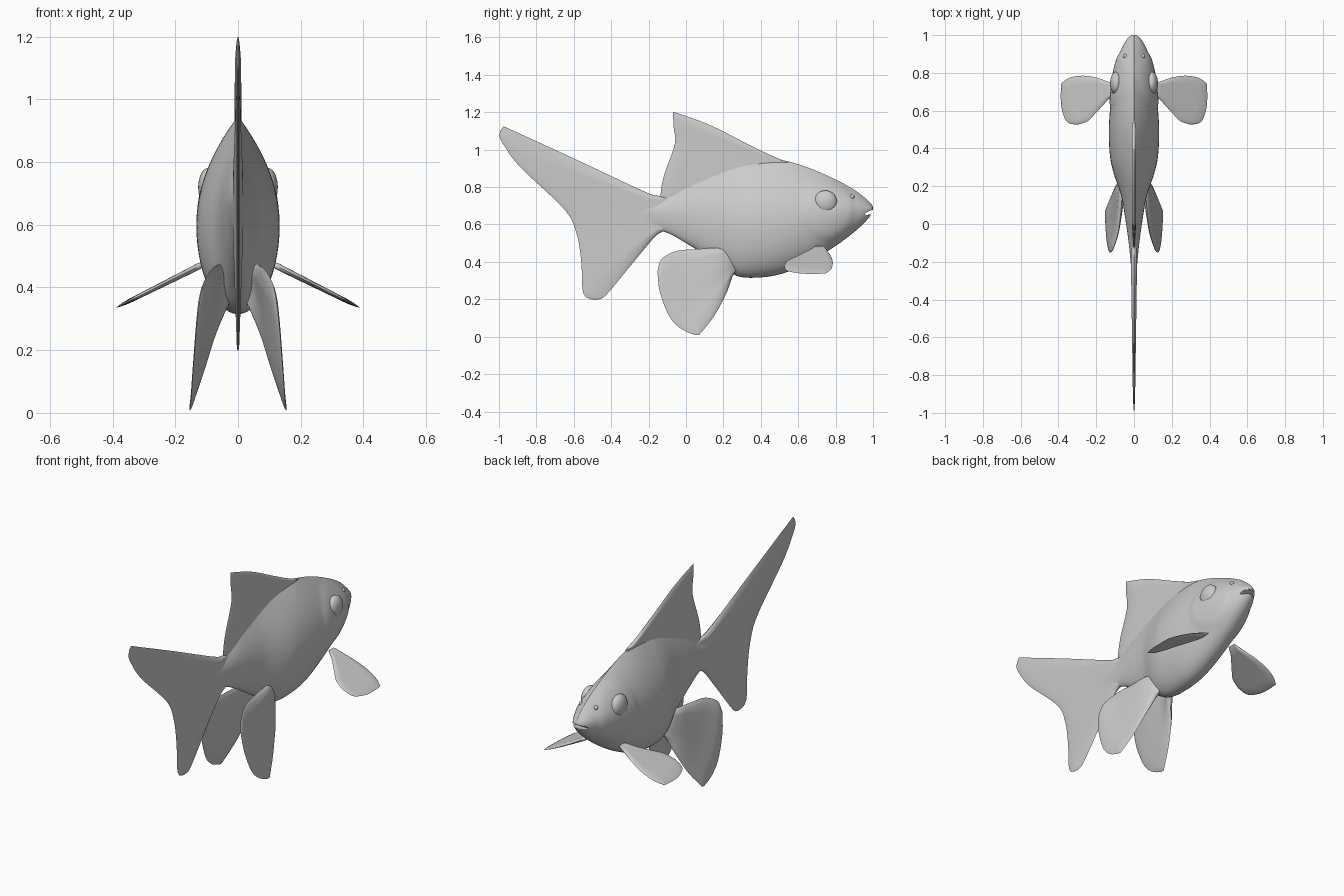
import bpy, bmesh, math
from mathutils import Vector, Matrix

if "Cube" in bpy.data.objects:
    bpy.data.objects.remove(bpy.data.objects["Cube"])


def spline(pts, n):
    """Smooth curve through pts, resampled to n+1 evenly spaced points."""
    p = [Vector(q) for q in pts]
    p = [2 * p[0] - p[1]] + p + [2 * p[-1] - p[-2]]
    dense = []
    for i in range(1, len(p) - 2):
        a, b, c, d = p[i - 1:i + 3]
        for k in range(24):
            t = k / 24
            dense.append(0.5 * (2 * b + (c - a) * t + (2 * a - 5 * b + 4 * c - d) * t * t
                                + (3 * b - a - 3 * c + d) * t ** 3))
    dense.append(p[-2])
    acc = [0.0]
    for a, b in zip(dense, dense[1:]):
        acc.append(acc[-1] + (b - a).length)
    out, j = [], 0
    for k in range(n + 1):
        s = acc[-1] * k / n
        while j < len(dense) - 2 and acc[j + 1] < s:
            j += 1
        f = (s - acc[j]) / max(acc[j + 1] - acc[j], 1e-9)
        out.append(dense[j].lerp(dense[j + 1], min(max(f, 0), 1)))
    return out


def finish(name, bm, angle=60):
    bmesh.ops.remove_doubles(bm, verts=bm.verts, dist=0.0002)
    bmesh.ops.recalc_face_normals(bm, faces=bm.faces)
    me = bpy.data.meshes.new(name)
    bm.to_mesh(me)
    bm.free()
    ob = bpy.data.objects.new(name, me)
    bpy.context.collection.objects.link(ob)
    bpy.ops.object.select_all(action='DESELECT')
    ob.select_set(True)
    bpy.context.view_layer.objects.active = ob
    bpy.ops.object.shade_smooth_by_angle(angle=math.radians(angle))
    return ob


def fin(name, edge_a, edge_b, root, tip, t_root, t_tip, side=1, n=28):
    """Thin lens-edged patch: edge_a and edge_b run from root to tip."""
    A, B, R, T = (spline(c, n) for c in (edge_a, edge_b, root, tip))
    grid = []
    for i in range(n + 1):
        u = i / n
        grid.append([])
        for j in range(n + 1):
            v = j / n
            grid[i].append((1 - v) * A[i] + v * B[i] + (1 - u) * R[j] + u * T[j]
                           - ((1 - u) * (1 - v) * A[0] + u * (1 - v) * A[n]
                              + (1 - u) * v * B[0] + u * v * B[n]))
    bm = bmesh.new()
    sheets = []
    for s in (1, -1):
        rows = []
        for i in range(n + 1):
            row = []
            for j in range(n + 1):
                du = grid[min(i + 1, n)][j] - grid[max(i - 1, 0)][j]
                dv = grid[i][min(j + 1, n)] - grid[i][max(j - 1, 0)]
                nor = du.cross(dv).normalized()
                rim = min(1, min(i, n - i, j, n - j) / 4) ** 0.5
                u = i / n
                p = grid[i][j] + nor * s * rim * (t_root * (1 - u) + t_tip * u)
                row.append(bm.verts.new((p.x * side, p.y, p.z)))
            rows.append(row)
        for i in range(n):
            for j in range(n):
                bm.faces.new((rows[i][j], rows[i + 1][j], rows[i + 1][j + 1], rows[i][j + 1]))
    return finish(name, bm)


def ellipsoid(name, loc, scale):
    bm = bmesh.new()
    bmesh.ops.create_uvsphere(bm, u_segments=32, v_segments=20, radius=1,
                              matrix=Matrix.Translation(loc) @ Matrix.Diagonal((*scale, 1)))
    return finish(name, bm)


# Body: stations of y, top, bottom, half width, height of widest point
stations = [(1.0, .697, .674, .012, .686), (.985, .715, .645, .032, .68), (.95, .748, .605, .055, .675),
            (.9, .785, .56, .078, .67), (.8, .84, .485, .106, .655), (.65, .905, .395, .123, .63),
            (.5, .945, .333, .133, .6), (.35, .935, .315, .126, .59), (.26, .92, .33, .105, .59),
            (.15, .885, .405, .068, .62), (0, .82, .50, .042, .65), (-.12, .75, .562, .026, .66),
            (-.25, .74, .57, .014, .66), (-.42, .73, .6, .003, .67)]
# two 3D splines carry the five station values together
outline = spline([(s[0], s[1], s[2]) for s in stations], 90)


def station_at(y, k):
    """Cubic interpolation of station value k at y."""
    for i in range(len(stations) - 1):
        a, b = stations[i], stations[i + 1]
        if a[0] >= y >= b[0]:
            p, q = stations[max(i - 1, 0)], stations[min(i + 2, len(stations) - 1)]
            h = b[0] - a[0]
            t = (y - a[0]) / h
            ma, mb = (b[k] - p[k]) / (b[0] - p[0]) * h, (q[k] - a[k]) / (q[0] - a[0]) * h
            return ((2 * t**3 - 3 * t * t + 1) * a[k] + (t**3 - 2 * t * t + t) * ma
                    + (3 * t * t - 2 * t**3) * b[k] + (t**3 - t * t) * mb)
    return stations[-1][k]


bm = bmesh.new()
rings, SEG = [], 56
for o in outline:
    y = min(1.0, max(-.42, o.x))
    zt, zb, w, zw = (station_at(y, k) for k in (1, 2, 3, 4))
    ring = []
    for k in range(SEG):
        a = 2 * math.pi * k / SEG
        c, s = math.cos(a), math.sin(a)
        # keeled back, rounded belly
        keel = 2.0 if y > .4 else 2.0 + (.4 - y) * 1.2
        x = w * math.copysign(abs(c) ** (keel if s > 0 else 1.0), c)
        if s > 0 and abs(c) < 1e-6:
            x = 0
        z = zw + s * ((zt - zw) if s > 0 else (zw - zb))
        # raised gill cover
        d = math.hypot((y - .76), (z - .68) * .85)
        x += math.copysign(.007, c) * min(1, max(0, (.15 - d) / .03)) * min(1, abs(c) * 1.5)
        ring.append(bm.verts.new((x, y, z)))
    rings.append(ring)
for r, q in zip(rings, rings[1:]):
    for k in range(SEG):
        m = (k + 1) % SEG
        bm.faces.new((r[k], r[m], q[m], q[k]))
bm.faces.new(rings[0])
bm.faces.new(rings[-1])
body = finish("body", bm)

# Mouth slit cut into the snout
cutter = ellipsoid("mouth_cutter", (0, 0, 0), (.12, .045, .010))
cutter.location = (0, .995, .667)
cutter.rotation_euler = (math.radians(18), 0, 0)
cutter.hide_render = True
cutter.hide_viewport = True
mod = body.modifiers.new("mouth", 'BOOLEAN')
mod.operation = 'DIFFERENCE'
mod.solver = 'EXACT'
mod.object = cutter

# Tail fin
fin("tail_fin",
    [(0, -.08, .735), (0, -.14, .752), (0, -.22, .775), (0, -.6, .953), (0, -.975, 1.125)],
    [(0, -.08, .58), (0, -.12, .563), (0, -.17, .53), (0, -.3, .375), (0, -.43, .22), (0, -.48, .197)],
    [(0, -.08, .735), (0, -.08, .58)],
    [(0, -.975, 1.125), (0, -1.0, 1.08), (0, -.965, 1.01), (0, -.88, .9), (0, -.65, .68), (0, -.585, .55),
     (0, -.56, .4), (0, -.553, .25), (0, -.53, .207), (0, -.48, .197)], .018, .005, n=40)

# Dorsal fin
fin("dorsal_fin",
    [(0, .56, .915), (0, .3, .84), (0, .05, .75), (0, -.13, .69)],
    [(0, .56, .93), (0, .47, .962), (0, .33, 1.03), (0, .12, 1.135), (0, -.07, 1.203)],
    [(0, .56, .915), (0, .56, .93)],
    [(0, -.13, .69), (0, -.135, .77), (0, -.115, .87), (0, -.06, 1.03), (0, -.066, 1.12), (0, -.07, 1.203)],
    .012, .009, n=36)


def pectoral(pts):
    return [(x, y, .475 - (x - .11) * .5) for x, y in pts]


for side, label in ((1, "right"), (-1, "left")):
    # Pectoral fins
    fin(label + "_pectoral_fin",
        pectoral([(.09, .74), (.14, .755), (.2, .775), (.27, .785), (.34, .775), (.385, .745)]),
        pectoral([(.09, .695), (.13, .665), (.2, .59), (.245, .545), (.3, .525)]),
        pectoral([(.09, .74), (.09, .695)]),
        pectoral([(.385, .745), (.388, .68), (.383, .61), (.355, .54), (.3, .525)]),
        .011, .006, side)
    # Pelvic fins
    fin(label + "_pelvic_fin",
        [(.03, .26, .47), (.06, .16, .475), (.07, .06, .468), (.085, -.05, .458), (.11, -.13, .415),
         (.124, -.153, .35)],
        [(.02, .28, .37), (.045, .25, .325), (.085, .215, .23), (.12, .15, .11), (.153, .07, .008)],
        [(.03, .26, .47), (.035, .275, .42), (.02, .28, .37)],
        [(.124, -.153, .35), (.135, -.14, .24), (.145, -.09, .11), (.15, -.03, .045), (.154, .04, .012),
         (.153, .07, .008)],
        .02, .008, side)
    # Eyes
    ellipsoid(label + "_eye", (side * .093, .745, .72), (.034, .062, .062))
    # Nostrils
    ellipsoid(label + "_nostril", (side * .047, .888, .748), (.012, .012, .012))
